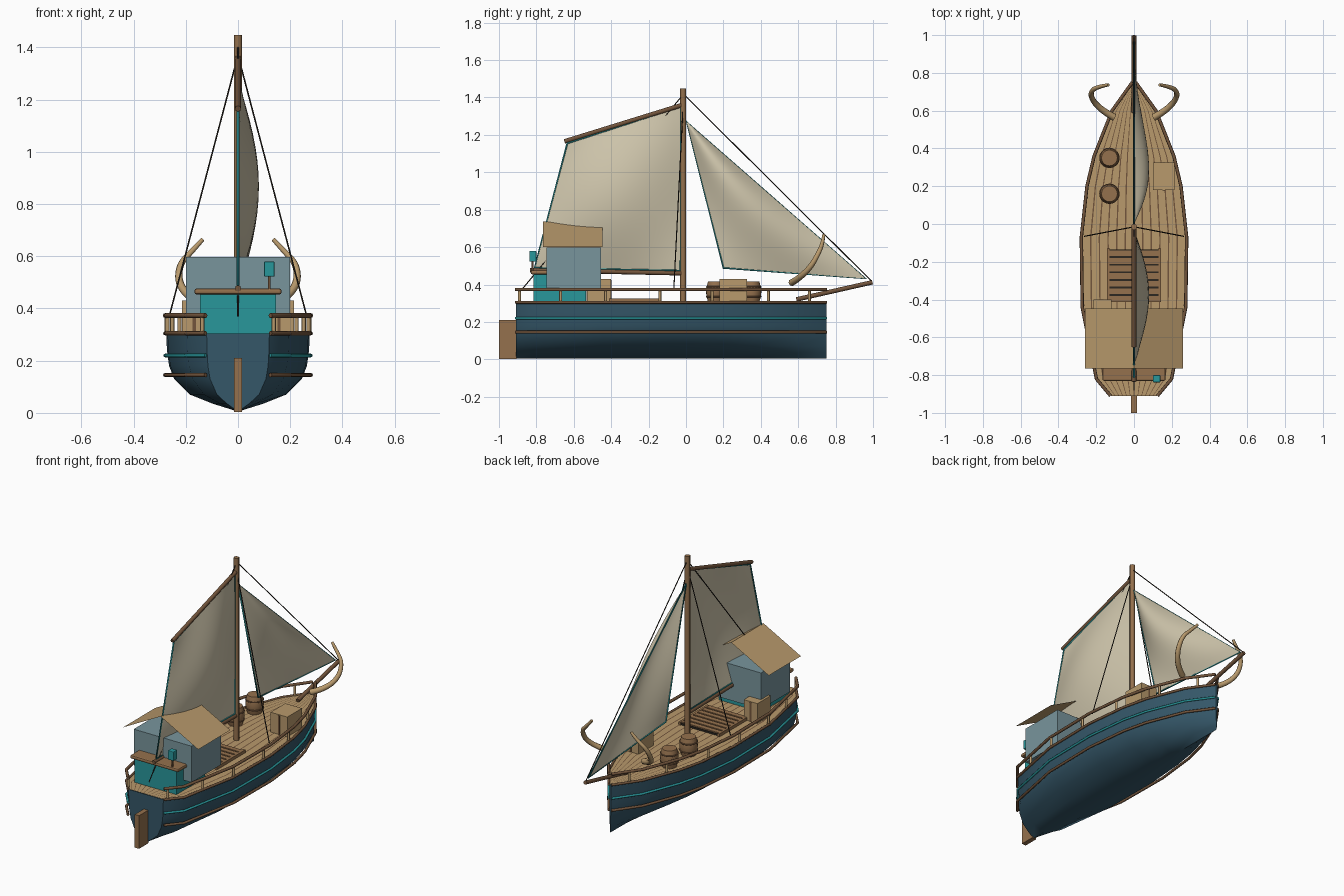
import bpy, bmesh, math
from mathutils import Vector

cube = bpy.data.objects.get("Cube")
if cube:
    bpy.data.objects.remove(cube, do_unlink=True)


def colour(name, r, g, b):
    m = bpy.data.materials.new(name)
    m.use_nodes = True
    m.diffuse_color = (r, g, b, 1)
    bsdf = next(n for n in m.node_tree.nodes if n.type == 'BSDF_PRINCIPLED')
    bsdf.inputs["Base Color"].default_value = (r, g, b, 1)
    bsdf.inputs["Roughness"].default_value = 0.8
    return m


NAVY = colour("navy_paint", 0.035, 0.095, 0.14)
TEAL = colour("teal_paint", 0.022, 0.31, 0.33)
GREY = colour("grey_blue_paint", 0.19, 0.3, 0.335)
TAN = colour("light_wood", 0.48, 0.32, 0.15)
BROWN = colour("brown_wood", 0.3, 0.165, 0.075)
DARK = colour("dark_wood", 0.17, 0.09, 0.045)
CREAM = colour("sail_cloth", 0.62, 0.56, 0.41)
ROPE = colour("dark_rope", 0.025, 0.02, 0.015)

DECK = 0.305
# plan outline of the hull: position along the keel and half width
OUTLINE = [(-0.91, 0.12), (-0.82, 0.195), (-0.44, 0.27), (-0.07, 0.275), (0.2, 0.245),
           (0.36, 0.207), (0.6, 0.112), (0.75, 0.005)]


def half_width(y):
    for (y0, w0), (y1, w1) in zip(OUTLINE, OUTLINE[1:]):
        if y <= y1:
            return w0 + (w1 - w0) * (y - y0) / (y1 - y0)
    return OUTLINE[-1][1]


def finish(name, bm, mats, smooth=None):
    me = bpy.data.meshes.new(name)
    bm.to_mesh(me)
    bm.free()
    ob = bpy.data.objects.new(name, me)
    bpy.context.collection.objects.link(ob)
    for m in mats:
        me.materials.append(m)
    if smooth:
        bpy.ops.object.select_all(action='DESELECT')
        ob.select_set(True)
        bpy.context.view_layer.objects.active = ob
        bpy.ops.object.shade_smooth_by_angle(angle=math.radians(smooth))
    return ob


def grid(bm, rows):
    """Skin rows of points with quads; returns the faces by row."""
    vs = [[bm.verts.new(p) for p in r] for r in rows]
    faces = [[bm.faces.new((a[i], a[i + 1], b[i + 1], b[i])) for i in range(len(a) - 1)]
             for a, b in zip(vs, vs[1:])]
    return vs, faces


def box(name, x, y, z, mat, bevel=0):
    bm = bmesh.new()
    bmesh.ops.create_cube(bm, size=1)
    for v in bm.verts:
        v.co = [r[0] + (c + 0.5) * (r[1] - r[0]) for r, c in zip((x, y, z), v.co)]
    ob = finish(name, bm, [mat])
    if bevel:
        mod = ob.modifiers.new("soft_edges", 'BEVEL')
        mod.width, mod.segments = bevel, 2
    return ob


def tube(name, pts, r, mat, taper=None, closed=False, kind='POLY'):
    cu = bpy.data.curves.new(name, 'CURVE')
    cu.dimensions = '3D'
    cu.bevel_depth, cu.bevel_resolution, cu.use_fill_caps = r, 2, True
    sp = cu.splines.new(kind)
    sp.points.add(len(pts) - 1)
    for i, (p, q) in enumerate(zip(sp.points, pts)):
        p.co = (*q, 1)
        p.radius = 1 if taper is None else 1 + (taper - 1) * i / (len(pts) - 1)
    sp.use_cyclic_u = closed
    if kind == 'NURBS':
        sp.use_endpoint_u, sp.order_u = True, 3
    ob = bpy.data.objects.new(name, cu)
    bpy.context.collection.objects.link(ob)
    cu.materials.append(mat)
    return ob


# hull: one section scaled along the outline, closed at the stern
section = [(1, DECK), (0.99, 0.24), (0.96, 0.18), (0.89, 0.13), (0.67, 0.07), (0.35, 0.035), (0, 0.005)]
ring = [(-w, z) for w, z in section] + [(w, z) for w, z in section[-2::-1]]
bm = bmesh.new()
vs, _ = grid(bm, [[(u * w, y, z) for u, z in ring] for y, w in OUTLINE])
bm.faces.new(vs[0])
bm.faces.new(vs[-1])
bmesh.ops.recalc_face_normals(bm, faces=bm.faces)
finish("hull", bm, [NAVY], 45)

# deck: planks that follow the outline, with dark seams between them
PLANKS, SEAM = 12, 0.013
cols = [-1]
for i in range(1, PLANKS):
    u = -1 + 2 * i / PLANKS
    cols += [u - SEAM, u + SEAM]
cols.append(1)
bm = bmesh.new()
_, faces = grid(bm, [[(u * w, y, DECK + 0.001) for u in cols] for y, w in OUTLINE])
for row in faces:
    for i, f in enumerate(row):
        f.material_index = i % 2
bmesh.ops.recalc_face_normals(bm, faces=bm.faces)
finish("deck", bm, [TAN, DARK])

# rails, strakes and posts on both sides
for side, s in (("left", 1), ("right", -1)):
    for part, z, r, mat in (("handrail", 0.373, 0.009, DARK), ("deck_edge", DECK, 0.008, DARK),
                            ("teal_strake", 0.22, 0.007, TEAL), ("wood_strake", 0.145, 0.008, DARK)):
        tube(f"{side}_{part}", [(s * (w + 0.004), y, z) for y, w in OUTLINE], r, mat)
    for i, y in enumerate((-0.89, -0.67, -0.43, -0.14, 0.14, 0.44, 0.66)):
        x = s * half_width(y)
        tube(f"{side}_rail_post_{i}", [(x, y, DECK), (x, y, 0.373)], 0.008, TAN)
    # curved horn at the bow
    tube(f"{side}_bow_horn", [(s * 0.105, 0.565, 0.41), (s * 0.17, 0.60, 0.43), (s * 0.228, 0.665, 0.49),
                              (s * 0.225, 0.71, 0.57), (s * 0.175, 0.73, 0.62), (s * 0.135, 0.737, 0.665)],
         0.019, TAN, 0.45, kind='NURBS')
    tube(f"{side}_shroud", [(0, -0.015, 1.37), (s * 0.262, -0.065, 0.375)], 0.003, ROPE)

# rudder
box("rudder", (-0.015, 0.015), (-1, -0.905), (0.003, 0.21), BROWN)

# mast, spars and stays
tube("mast", [(0, -0.015, DECK), (0, -0.015, 1.447)], 0.016, BROWN)
tube("bowsprit", [(0, 0.59, 0.32), (0, 0.997, 0.412)], 0.012, DARK)
tube("gaff", [(0, -0.02, 1.36), (0, -0.65, 1.165)], 0.012, DARK)
tube("boom", [(0, -0.835, 0.477), (0, -0.015, 0.46)], 0.012, DARK)
tube("forestay", [(0, -0.01, 1.415), (0, 0.99, 0.42)], 0.003, ROPE)
tube("backstay", [(0, -0.02, 1.41), (0, -0.88, 0.37)], 0.003, ROPE)


# sails: four-cornered sheets bulging to one side, with a teal edge rope
def sail(name, a, b, c, d, n=16):
    a, b, c, d = (Vector((0, *p)) for p in (a, b, c, d))
    bm = bmesh.new()
    rows = []
    for j in range(n + 1):
        v = j / n
        row = []
        for i in range(n + 1):
            u = i / n
            p = a.lerp(b, u).lerp(d.lerp(c, u), v)
            p.x = 0.08 * math.sin(math.pi * u) * math.sin(math.pi * v)
            row.append(p)
        rows.append(row)
    grid(bm, rows)
    bmesh.ops.remove_doubles(bm, verts=bm.verts, dist=1e-5)
    finish(name, bm, [CREAM], 60)
    corners = [a, c, d] if a == b else [a, b, c, d]
    tube(name + "_edge_rope", corners, 0.005, TEAL, closed=True)


sail("mainsail", (-0.03, 1.35), (-0.635, 1.155), (-0.81, 0.49), (-0.03, 0.475))
sail("jib", (0.0, 1.275), (0.0, 1.275), (0.965, 0.43), (0.2, 0.488))

# cabin, lower house and gabled sheet roof
box("cabin", (-0.2, 0.2), (-0.745, -0.455), (0.37, 0.597), GREY)
box("lower_house", (-0.145, 0.145), (-0.815, -0.535), (DECK, 0.455), TEAL)
box("house_shelf", (-0.167, 0.167), (-0.83, -0.73), (0.454, 0.476), BROWN, 0.008)
bm = bmesh.new()
grid(bm, [[(x, y, z) for x, z in ((-0.26, 0.6), (0, 0.737), (0.26, 0.6))] for y in (-0.765, -0.447)])
bmesh.ops.recalc_face_normals(bm, faces=bm.faces)
finish("cabin_roof", bm, [TAN])

# lantern on its post
tube("lantern_post", [(0.12, -0.82, 0.47), (0.12, -0.82, 0.53)], 0.005, DARK)
box("lantern", (0.1, 0.14), (-0.838, -0.8), (0.522, 0.58), TEAL, 0.004)

# hatch with slats over a dark opening
box("hatch_opening", (-0.13, 0.13), (-0.405, -0.135), (DECK, 0.317), ROPE)
for s in (-1, 1):
    box("hatch_side", (s * 0.135 - 0.007, s * 0.135 + 0.007), (-0.412, -0.13), (DECK, 0.325), BROWN)
SLATS = 7
step = 0.282 / SLATS
for i in range(SLATS):
    y = -0.412 + i * step
    box(f"hatch_slat_{i}", (-0.135, 0.135), (y, y + step * 0.76), (0.312, 0.324), BROWN)


# crates with a dark strap
def crate(name, x, y):
    box(name, x, y, (DECK, 0.43), TAN)
    mid = x[0] + (x[1] - x[0]) * 0.5
    box(name + "_strap", (mid - 0.006, mid + 0.006), (y[0] - 0.002, y[1] + 0.002), (DECK, 0.425), DARK)


crate("fore_crate", (0.1, 0.215), (0.18, 0.325))
crate("aft_crate", (-0.215, -0.12), (-0.53, -0.4))

# barrels with hoops
for n, y in (("fore", 0.35), ("aft", 0.16)):
    profile = [(0.042, 0), (0.05, 0.03), (0.053, 0.056), (0.05, 0.082), (0.042, 0.112)]
    bm = bmesh.new()
    turns = [2 * math.pi * i / 20 for i in range(21)]
    vs, _ = grid(bm, [[(-0.13 + r * math.cos(t), y + r * math.sin(t), DECK + z) for t in turns]
                      for r, z in profile])
    bm.faces.new(vs[-1][:-1])
    bmesh.ops.remove_doubles(bm, verts=bm.verts, dist=1e-5)
    bmesh.ops.recalc_face_normals(bm, faces=bm.faces)
    finish(n + "_barrel", bm, [BROWN], 40)
    for z in (0.03, 0.082):
        hoop = [(-0.13 + 0.05 * math.cos(t), y + 0.05 * math.sin(t), DECK + z) for t in turns[:-1]]
        tube(n + "_barrel_hoop", hoop, 0.004, DARK, closed=True)
